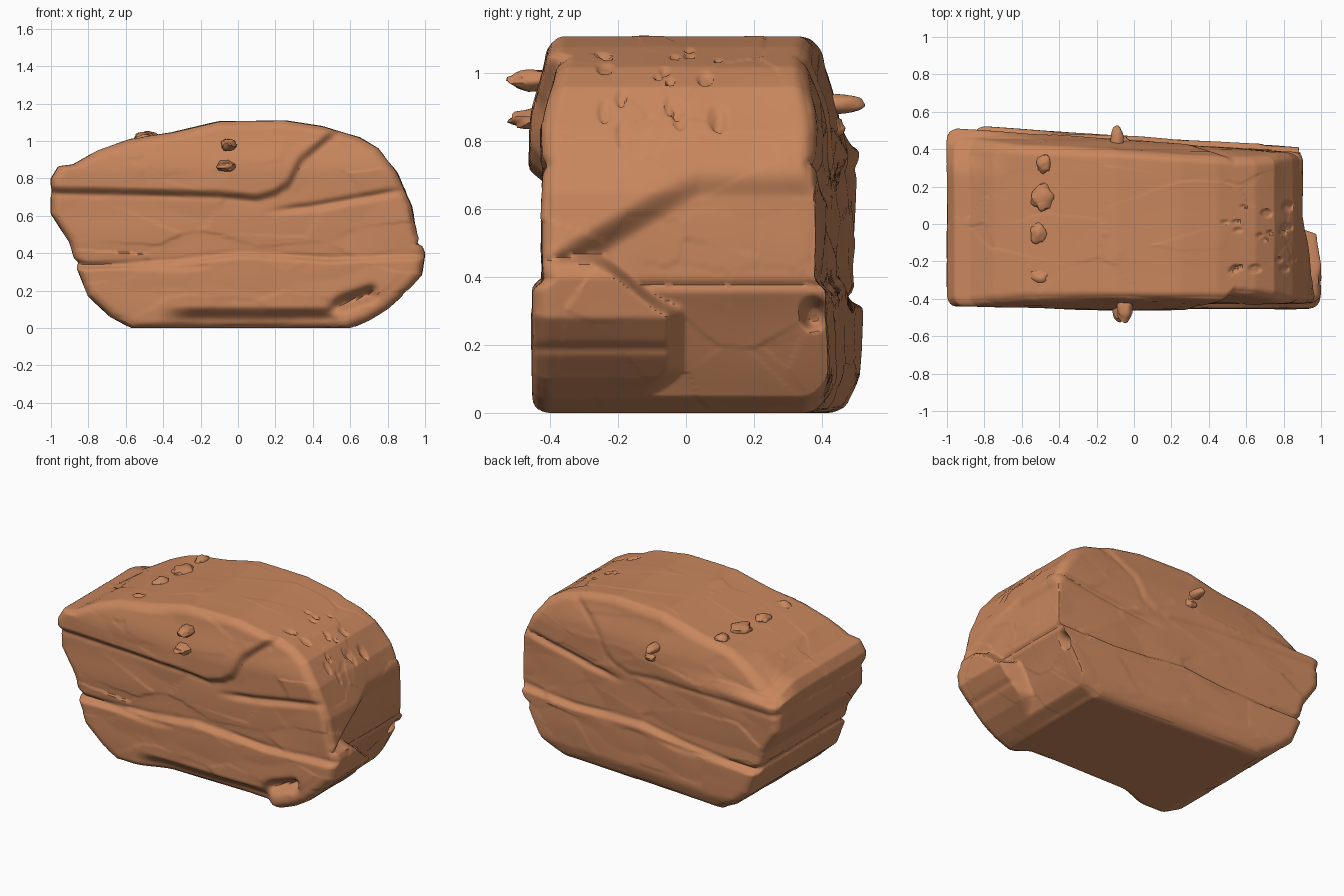
import bpy, bmesh, math, random
from mathutils import Vector, noise

if "Cube" in bpy.data.objects:
    bpy.data.objects.remove(bpy.data.objects["Cube"])

random.seed(4)
clay = bpy.data.materials.new("terracotta rock")
clay.diffuse_color = (0.58, 0.24, 0.11, 1)
clay.use_nodes = True
clay.node_tree.nodes["Principled BSDF"].inputs["Base Color"].default_value = clay.diffuse_color

# front outline of the boulder (x, z)
OUTLINE = [(-1, .61), (-1, .8), (-.96, .865), (-.88, .875), (-.75, .95), (-.58, 1.01), (-.35, 1.045),
           (-.1, 1.105), (.25, 1.11), (.45, 1.08), (.65, 1.02), (.75, .96), (.85, .83), (.93, .65),
           (.96, .5), (1, .4), (.98, .28), (.9, .19), (.8, .1), (.7, .04), (.6, 0), (-.57, 0),
           (-.68, .06), (-.8, .17), (-.86, .32), (-.9, .46)]
# strata lines shared by the front and back faces
SLAB = [(-1, .74), (-.5, .73), (-.1, .72), (.1, .70), (.2, .73), (.27, .78), (.33, .9), (.52, 1.06), (.6, 1.3)]
SEAM = [(-1, .33), (-.85, .33), (-.3, .36), (0, .40), (.5, .37), (1, .39)]
CRACK = [(.15, .62), (.4, .65), (.85, .73)]
CHIPS = [(random.uniform(.47, .85), random.uniform(-.28, .18), random.uniform(.015, .04)) for _ in range(20)]
CX, CZ = 0.0, 0.54


def smooth(a, b, t):
    t = max(0, min(1, (t - a) / (b - a)))
    return t * t * (3 - 2 * t)


def line(pts, x):
    for (x0, z0), (x1, z1) in zip(pts, pts[1:]):
        if x <= x1:
            return z0 + (z1 - z0) * (max(x, x0) - x0) / (x1 - x0)
    return pts[-1][1]


def above_line(pts, x, z):
    """Approximate signed distance above a strata line."""
    slope = (line(pts, x + .03) - line(pts, x - .03)) / .06
    return (z - line(pts, x)) / math.hypot(1, slope)


def bump(t, width):
    return math.exp(-(t / width) ** 2)


def reach(dx, dz):
    """Distance from the centre to the outline along a direction."""
    for i, (ax, az) in enumerate(OUTLINE):
        bx, bz = OUTLINE[(i + 1) % len(OUTLINE)]
        ax, az, bx, bz = ax - CX, az - CZ, bx - CX, bz - CZ
        ca, cb = dx * az - dz * ax, dx * bz - dz * bx
        if ca * cb <= 0 and ca != cb:
            t = ca / (ca - cb)
            r = (ax + (bx - ax) * t) * dx + (az + (bz - az) * t) * dz
            if r > 0:
                return r
    return 1


def side_relief(x, z, slab_step):
    """Outward step of the strata on the front and back faces."""
    above = above_line(SLAB, x, z)
    seam = z - line(SEAM, x)
    vary = .6 + .6 * noise.noise(Vector((x * 3, 1, z * 3)))
    out = slab_step * smooth(-.03, .025, above) - .008 * bump(above + .02, .016) * vary
    out += .028 * smooth(.02, -.03, seam) - .018 * bump(seam, .015) * vary
    out -= .02 * bump(z - line(CRACK, x), .02) * smooth(.12, .35, x) * smooth(.95, .75, x)
    out -= .012 * bump(seam + .06 + .08 * x, .014) * smooth(-.1, -.3, x)
    return out - .055 * smooth(.82, 1.1, z)


def facet(p, scale, amount):
    """Chiselled planes: each cell of rock gets its own tilt."""
    q = Vector((p.x * scale * .5, p.y * scale, p.z * scale * 1.4))
    c = noise.voronoi(q)[1][0]
    return amount * noise.noise_vector(c * 7.3).dot(q - c)


def shape(co):
    u, v, w = co
    r = max(abs(u), abs(w))
    d = Vector((u, w * .55))
    R = 0
    if d.length > 1e-6:
        d.normalize()
        R = reach(d.x, d.y)
    # rounded rim between the sides and the outline
    b = .055
    a, c = max(0, b - (1 - r) * R), max(0, b - (1 - abs(v)) * .45)
    m = max(a, c) / math.hypot(a, c) if a and c else 1
    rad = r * R + a * m - a
    x, z = CX + d.x * rad, CZ + d.y * rad
    inset = c - c * m
    # front and back faces; the back leans in above the mid layer
    front = -.402 - .02 * smooth(-1, .1, x) - side_relief(x, z, .038)
    back = .437 - .065 * x
    back += (min(back, .445) - back) * smooth(.76, .86, z)
    back += side_relief(x, z, .008) - .03 * smooth(.12, 0, z)
    # undercut along the bottom of the front, and the notch at its right
    front += .07 * smooth(-.45, -.2, x) * smooth(.58, .46, x) * smooth(.12, .04, z)
    mid = .11 + .35 * (x - .5)
    front += .08 * smooth(.46, .58, x) * smooth(.76, .7, x) * bump(z - mid, .035)
    y = (front * (1 - v) + back * (1 + v)) / 2
    y -= math.copysign(inset, v)
    p = Vector((x, y, z))
    # right end: jutting low front block, sloping overhang, set-back rear
    top = .46 - .16 * smooth(-.3, -.02, y)
    block = smooth(top + .025, top - .025, z) * smooth(.0, -.06, y + .12 * smooth(.14, 0, z))
    diag = .46 + .6 * (min(y, .04) + .4)
    upper = smooth(diag - .09, diag + .02, z)
    cap = .89 - .55 * max(0, .37 - z) - .012 * bump(z - .375, .012)
    if x > cap:
        p.x += (1 - max(block, upper)) * (cap - x)
    end = smooth(.6, .9, x)
    p.x -= .07 * end * smooth(.045, .015, math.hypot(y - .375, (z - .29) * .8))
    p.x -= .01 * end * block * bump(z - .19, .015)
    # left end: seam between strata, worn back corner
    p.x += smooth(-.7, -.85, x) * (.015 * bump(z - .35, .016) + .006 * bump(z - .73, .02))
    p.z -= .05 * smooth(-.6, -.9, x) * smooth(.25, .48, y) * smooth(.76, .87, z)
    # chips on the upper right
    if z > .7 and abs(v) < .9 and r > .98:
        for cx, cy, cr in CHIPS:
            p.z -= .012 * smooth(cr, cr * .6, math.hypot(x - cx, (y - cy) * 1.4))
    # broad roughness and chiselled planes
    f = facet(p, 4, .012) + .008 * noise.noise(Vector((x * 2, y * 4, z * 5)))
    if abs(v) > .999:
        p.y += math.copysign(f, v)
    if r > .999 and z > .01:
        p.x += d.x * f * .6
        p.z += d.y * f * .5
    p.z = max(0, p.z)
    return p


def finish(bm, name, angle):
    me = bpy.data.meshes.new(name)
    bm.to_mesh(me)
    bm.free()
    ob = bpy.data.objects.new(name, me)
    bpy.context.collection.objects.link(ob)
    me.materials.append(clay)
    bpy.ops.object.select_all(action='DESELECT')
    ob.select_set(True)
    bpy.context.view_layer.objects.active = ob
    bpy.ops.object.shade_smooth_by_angle(angle=math.radians(angle))
    return ob


# boulder: a dense cube remapped onto the outline
bm = bmesh.new()
bmesh.ops.create_cube(bm, size=2)
bmesh.ops.subdivide_edges(bm, edges=bm.edges[:], cuts=110, use_grid_fill=True)
for vert in bm.verts:
    vert.co = shape(vert.co.copy())
bmesh.ops.recalc_face_normals(bm, faces=bm.faces[:])
finish(bm, "boulder", 45)


def knob(name, loc, size, rough=.12):
    """Small lumpy hold stuck on the rock."""
    bm = bmesh.new()
    bmesh.ops.create_icosphere(bm, subdivisions=3, radius=1)
    for vert in bm.verts:
        n = vert.co.copy()
        k = 1 + rough * noise.noise(n * 1.7 + Vector(loc) * 9)
        vert.co = Vector(n[i] * size[i] * k + loc[i] for i in range(3))
    finish(bm, name, 40)


# row of holds across the top
for i, (x, y, sx, sy, z) in enumerate([(-.48, .32, .04, .05, 1.02), (-.49, .14, .06, .075, 1.02),
                                       (-.51, -.05, .042, .055, 1.015), (-.5, -.28, .06, .04, 1.0)]):
    knob(f"top_hold_{i + 1}", (x, y, z), (sx, sy, .032), .3)

# pegs on the front and back
knob("front_peg_upper", (-.05, -.45, .98), (.042, .075, .032), .3)
knob("front_peg_lower", (-.065, -.45, .865), (.05, .07, .03), .3)
knob("back_peg_upper", (-.09, .45, .91), (.035, .08, .028))
knob("back_peg_lower", (-.06, .43, .84), (.045, .04, .03), .3)
